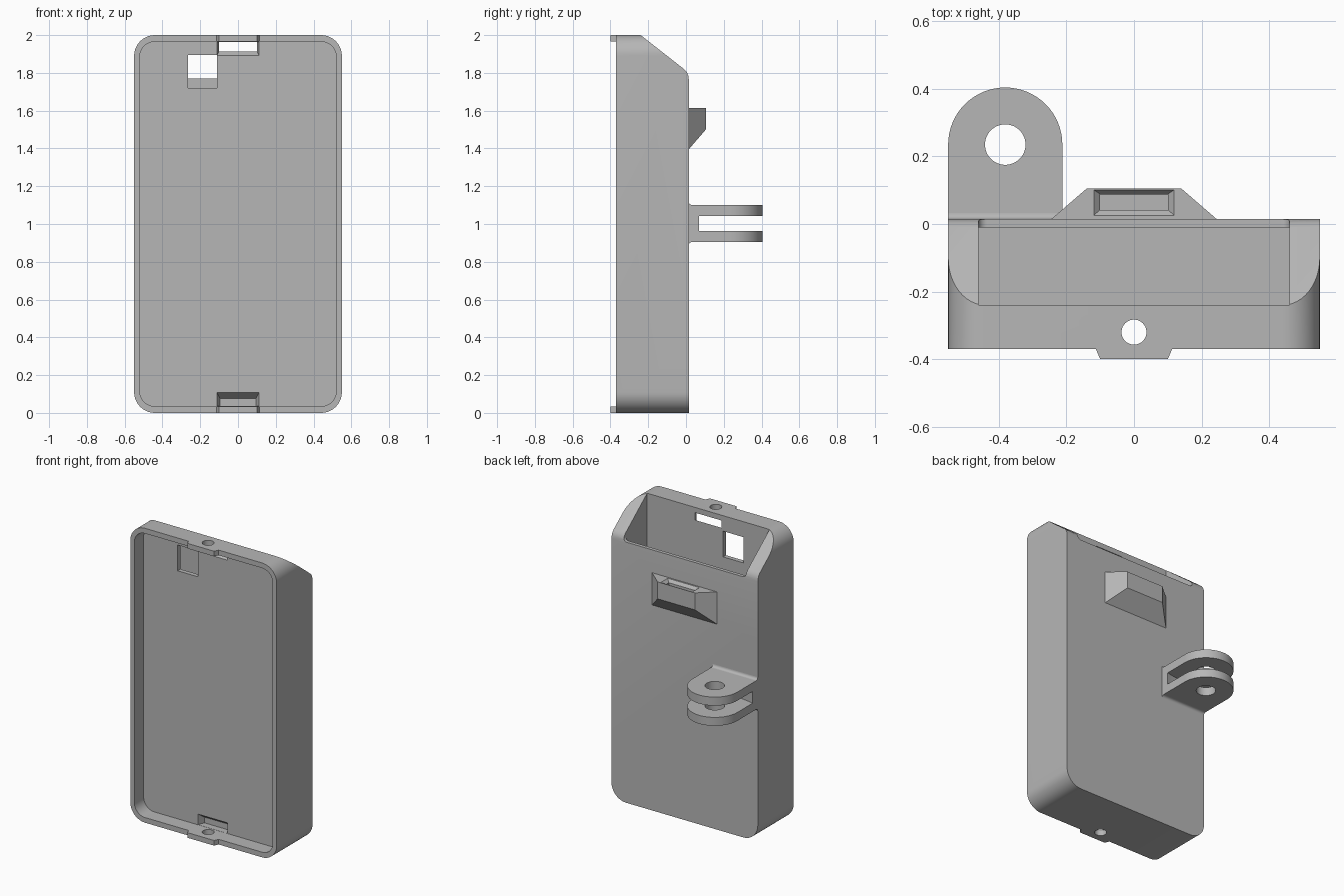
import bpy, bmesh, math
from mathutils import Vector

if "Cube" in bpy.data.objects:
    bpy.data.objects.remove(bpy.data.objects["Cube"], do_unlink=True)

grey = bpy.data.materials.new("light grey plastic")
grey.use_nodes = True
colour = (0.47, 0.47, 0.47, 1)
grey.diffuse_color = colour
grey.node_tree.nodes["Principled BSDF"].inputs["Base Color"].default_value = colour

AXES = {"x": lambda a, b, d: (d, a, b),
        "y": lambda a, b, d: (a, d, b),
        "z": lambda a, b, d: (a, b, d)}


def loft(name, axis, start, start_depth, end, end_depth):
    """Solid joining two outlines with equal point counts."""
    place = AXES[axis]
    bm = bmesh.new()
    a = [bm.verts.new(place(p, q, start_depth)) for p, q in start]
    b = [bm.verts.new(place(p, q, end_depth)) for p, q in end]
    n = len(a)
    bm.faces.new(a)
    bm.faces.new(b[::-1])
    for i in range(n):
        j = (i + 1) % n
        bm.faces.new((a[j], a[i], b[i], b[j]))
    bmesh.ops.recalc_face_normals(bm, faces=bm.faces)
    mesh = bpy.data.meshes.new(name)
    bm.to_mesh(mesh)
    bm.free()
    mesh.materials.append(grey)
    obj = bpy.data.objects.new(name, mesh)
    bpy.context.collection.objects.link(obj)
    return obj


def prism(name, axis, outline, low, high):
    return loft(name, axis, outline, low, outline, high)


def rect(a0, a1, b0, b1):
    return [(a0, b0), (a1, b0), (a1, b1), (a0, b1)]


def arc(ca, cb, r, start, stop, steps):
    angles = [math.radians(start + (stop - start) * i / steps) for i in range(steps + 1)]
    return [(ca + r * math.cos(t), cb + r * math.sin(t)) for t in angles]


def circle(ca, cb, r):
    return arc(ca, cb, r, 0, 360, 48)[:-1]


def round_rect(a0, a1, b0, b1, r, steps=12):
    corners = [(a1 - r, b1 - r), (a0 + r, b1 - r), (a0 + r, b0 + r), (a1 - r, b0 + r)]
    return [p for i, (a, b) in enumerate(corners)
            for p in arc(a, b, r, 90 * i, 90 * i + 90, steps)]


def combine(obj, tool, operation="DIFFERENCE"):
    mod = obj.modifiers.new(operation, "BOOLEAN")
    mod.operation, mod.solver, mod.object = operation, "EXACT", tool
    tool.hide_render = True
    bpy.context.view_layer.objects.active = obj
    bpy.ops.object.modifier_apply(modifier=mod.name)
    bpy.data.objects.remove(tool, do_unlink=True)


def smooth(obj):
    bpy.ops.object.select_all(action="DESELECT")
    obj.select_set(True)
    bpy.context.view_layer.objects.active = obj
    bpy.ops.object.shade_smooth_by_angle(angle=math.radians(25))


FRONT, BACK = -0.37, 0.015

# Case body: rounded slab with a sloped upper back edge
case = prism("case", "y", round_rect(-0.55, 0.55, 0, 2, 0.11), FRONT, BACK)
side = [(-0.5, -0.1), (BACK, -0.1), (BACK, 1.765), (0.012, 1.785), (0.005, 1.803),
        (-0.008, 1.818), (-0.24, 2), (-0.24, 2.1), (-0.5, 2.1)]
combine(case, prism("slope", "x", side, -1, 1), "INTERSECT")

# Shallow front tray
combine(case, prism("tray", "y", round_rect(-0.52, 0.52, 0.035, 1.965, 0.08), -0.5, -0.27))

# Rear compartment and its opening through the sloped edge
combine(case, prism("compartment", "z", rect(-0.46, 0.46, -0.24, -0.01), 0.15, 2.2))
combine(case, prism("opening", "y", round_rect(-0.46, 0.46, 1.77, 2.3, 0.025), -0.02, 0.1))

# Square window
combine(case, prism("window", "y", rect(-0.265, -0.11, 1.72, 1.895), -0.3, -0.2))

# Catch tabs, tapered catch pockets and pin holes at both ends
for mirror in (False, True):
    def z(v):
        return 2 - v if mirror else v
    tab = [(-0.115, FRONT + 0.01), (-0.113, FRONT), (-0.1, -0.4),
           (0.1, -0.4), (0.113, FRONT), (0.115, FRONT + 0.01)]
    combine(case, prism("tab", "z", tab, z(0), z(0.035)), "UNION")
    combine(case, loft("pocket", "y", rect(-0.115, 0.115, z(0.036), z(0.115)), -0.28,
                       rect(-0.095, 0.095, z(0.036), z(0.075)), -0.225))
    combine(case, prism("pin_hole", "z", circle(0, -0.32, 0.037), z(-0.1), z(0.1)))
smooth(case)

# Wedge-shaped socket on the back
socket = loft("back_socket", "y", rect(-0.25, 0.25, 1.39, 1.615), BACK - 0.005,
              rect(-0.14, 0.14, 1.5, 1.615), 0.105)
combine(socket, loft("funnel", "z", rect(-0.12, 0.12, 0.025, 0.102), 1.616,
                     rect(-0.1, 0.1, 0.042, 0.088), 1.596))
combine(socket, prism("slot", "z", rect(-0.1, 0.1, 0.042, 0.088), 1.53, 1.6))

# Hinge bracket: two rounded ears joined by a concave web
CX, CY, R = -0.381, 0.235, 0.169
ear = arc(CX, CY, R, 0, 180, 32) + [(CX - R, BACK - 0.01), (CX + R, BACK - 0.01)]
for name, low, high in (("lower_ear", 0.905, 0.962), ("upper_ear", 1.042, 1.1)):
    plate = prism(name, "z", ear, low, high)
    combine(plate, prism("bolt_hole", "z", circle(CX, CY, 0.06), low - 0.1, high + 0.1))
    smooth(plate)

web_edge = [(CX + R * t, 0.05 + 0.02 * t * t) for t in [i / 8 - 1 for i in range(17)]]
web = prism("hinge_web", "z", web_edge + [(CX + R, 0.005), (CX - R, 0.005)], 0.955, 1.05)
smooth(web)

# Fillets where the ears meet the back
for name, edge, sign in (("lower_fillet", 0.905, -1), ("upper_fillet", 1.1, 1)):
    curve = [(BACK + 0.018 * (1 - math.cos(t)), edge + sign * 0.018 * (1 - math.sin(t)))
             for t in [math.pi / 2 * i / 6 for i in range(7)]]
    fillet = prism(name, "x", curve + [(BACK - 0.004, edge - sign * 0.004),
                                       (BACK - 0.004, edge + sign * 0.018)], CX - R, CX + R)
    smooth(fillet)
